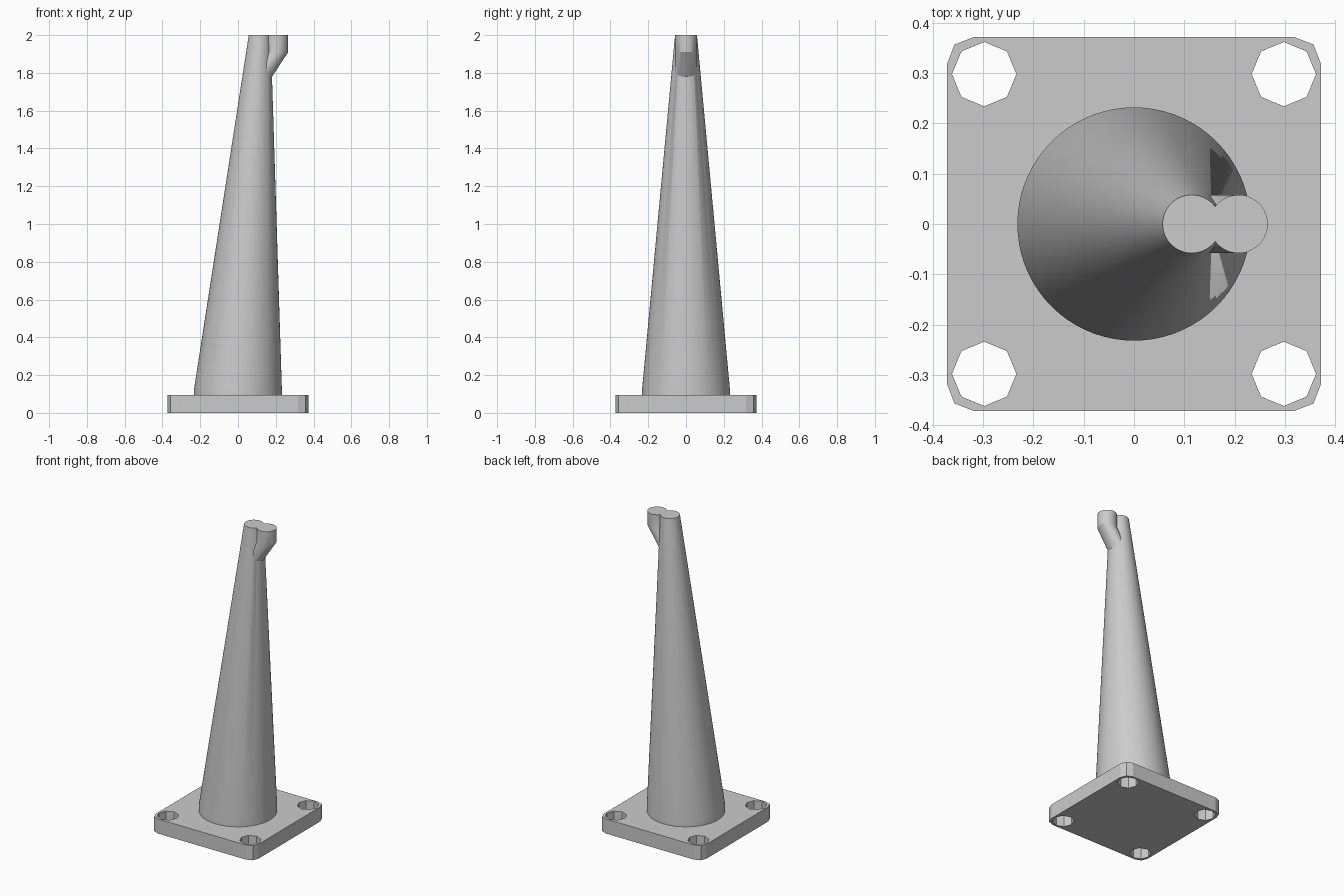
import bpy, bmesh
from math import sin, cos, tau

cube = bpy.data.objects.get("Cube")
if cube:
    bpy.data.objects.remove(cube, do_unlink=True)

grey = bpy.data.materials.new("plain_grey")
grey.use_nodes = True
colour = (0.6, 0.6, 0.6, 1)
grey.diffuse_color = colour
grey.node_tree.nodes["Principled BSDF"].inputs["Base Color"].default_value = colour

PLATE_TOP = 0.095


def ring(cx, cy, r, n):
    return [(cx + r * cos(tau * i / n), cy + r * sin(tau * i / n)) for i in range(n)]


def select_only(obj):
    bpy.ops.object.select_all(action="DESELECT")
    obj.select_set(True)
    bpy.context.view_layer.objects.active = obj


def loft(name, sections, n=72):
    """Closed solid through horizontal circles given as (x, z, radius)."""
    bm = bmesh.new()
    rings = [[bm.verts.new((x, y, z)) for x, y in ring(cx, 0, r, n)]
             for cx, z, r in sections]
    for low, high in zip(rings, rings[1:]):
        for i in range(n):
            j = (i + 1) % n
            bm.faces.new((low[i], low[j], high[j], high[i]))
    bm.faces.new(rings[0][::-1])
    bm.faces.new(rings[-1])
    mesh = bpy.data.meshes.new(name)
    bm.to_mesh(mesh)
    bm.free()
    mesh.materials.append(grey)
    obj = bpy.data.objects.new(name, mesh)
    bpy.context.collection.objects.link(obj)
    return obj


# Base plate: rounded square outline with four octagonal bolt holes
curve = bpy.data.curves.new("base_plate", "CURVE")
curve.dimensions = "2D"
curve.fill_mode = "BOTH"
curve.extrude = PLATE_TOP / 2
corner = [(0.372, 0.318), (0.357, 0.357), (0.318, 0.372)]
outline = []
for _ in range(4):
    outline += corner
    corner = [(-y, x) for x, y in corner]
holes = [ring(sx * 0.298, sy * 0.298, 0.064, 8) for sx in (-1, 1) for sy in (-1, 1)]
for points in [outline] + holes:
    spline = curve.splines.new("POLY")
    spline.points.add(len(points) - 1)
    for p, (x, y) in zip(spline.points, points):
        p.co = (x, y, 0, 1)
    spline.use_cyclic_u = True
curve.materials.append(grey)
plate = bpy.data.objects.new("base_plate", curve)
plate.location.z = PLATE_TOP / 2
bpy.context.collection.objects.link(plate)
select_only(plate)
bpy.ops.object.convert(target="MESH")
bpy.ops.object.shade_flat()

# Leaning tapered column with a short straight foot
column = loft("column", [(0, PLATE_TOP, 0.232), (0, 0.13, 0.232), (0.115, 2, 0.058)])

# Side spur: slants out of the column, then rises straight to the top
spur = loft("spur", [(0.109, 1.76, 0.058), (0.208, 1.91, 0.058), (0.208, 2, 0.058)])

# Merge the spur into the column
union = column.modifiers.new("join_spur", "BOOLEAN")
union.operation = "UNION"
union.solver = "EXACT"
union.object = spur
select_only(column)
bpy.ops.object.modifier_apply(modifier=union.name)
bpy.data.objects.remove(spur, do_unlink=True)
bpy.ops.object.shade_smooth_by_angle(angle=0.5)
